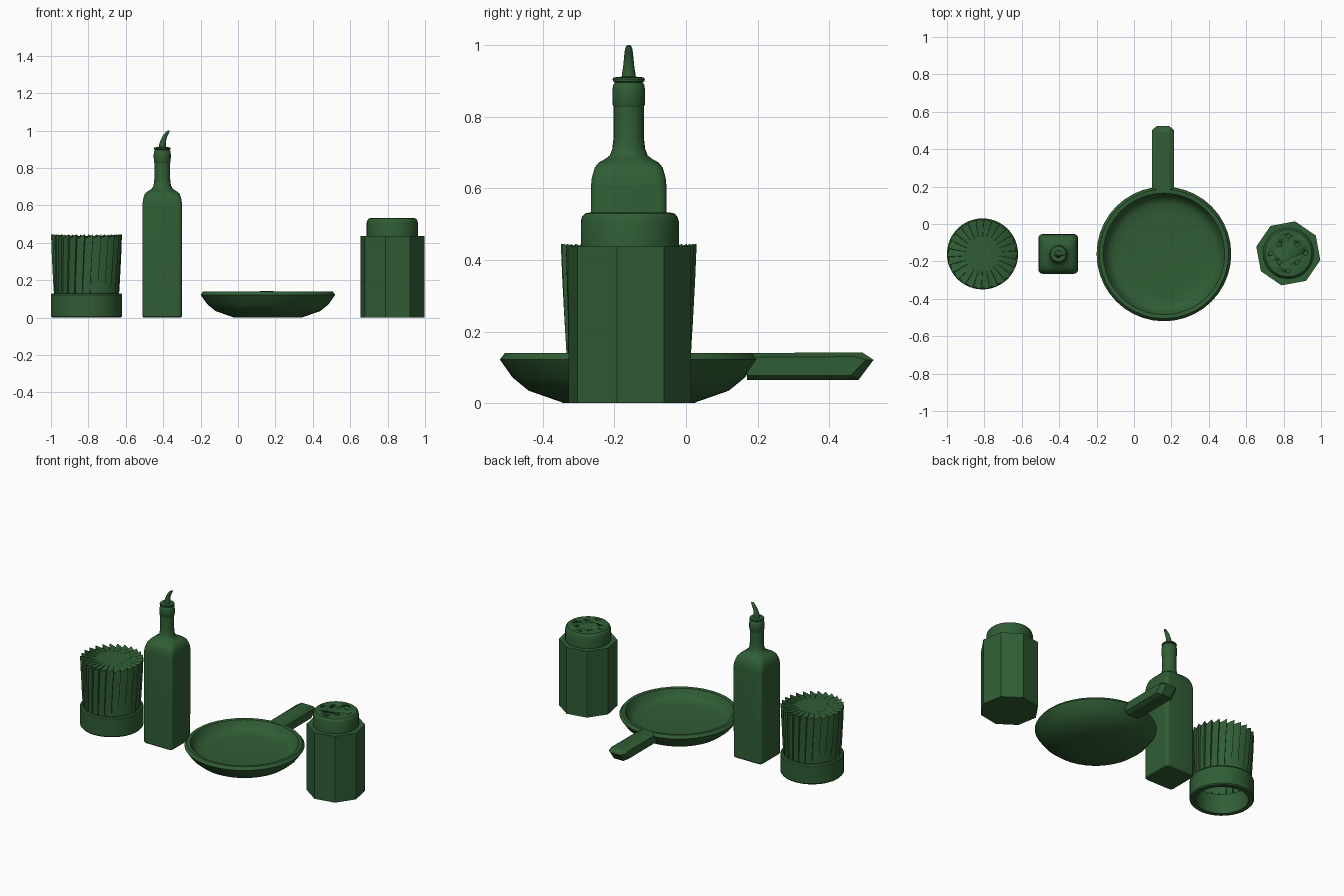
import bpy, bmesh, math

if "Cube" in bpy.data.objects:
    bpy.data.objects.remove(bpy.data.objects["Cube"])

green = bpy.data.materials.new("dark_green")
green.diffuse_color = (0.03, 0.11, 0.035, 1)
green.use_nodes = True
green.node_tree.nodes["Principled BSDF"].inputs["Base Color"].default_value = green.diffuse_color


def loft(name, rings, caps=(True, True), closed=False, angle=35):
    """Skin a list of equally long point rings."""
    bm = bmesh.new()
    vs = [[bm.verts.new(p) for p in r] for r in rings]
    n = len(vs[0])
    pairs = list(zip(vs, vs[1:])) + ([(vs[-1], vs[0])] if closed else [])
    for a, b in pairs:
        for i in range(n):
            j = (i + 1) % n
            bm.faces.new((a[i], a[j], b[j], b[i]))
    if not closed:
        if caps[0]:
            bm.faces.new(vs[0][::-1])
        if caps[1]:
            bm.faces.new(vs[-1])
    bmesh.ops.remove_doubles(bm, verts=bm.verts, dist=1e-5)
    bmesh.ops.recalc_face_normals(bm, faces=bm.faces)
    me = bpy.data.meshes.new(name)
    bm.to_mesh(me)
    bm.free()
    ob = bpy.data.objects.new(name, me)
    bpy.context.collection.objects.link(ob)
    me.materials.append(green)
    bpy.ops.object.select_all(action='DESELECT')
    ob.select_set(True)
    bpy.context.view_layer.objects.active = ob
    bpy.ops.object.shade_smooth_by_angle(angle=math.radians(angle))
    return ob


def circle(cx, cy, r, z, n=40, turn=0.0):
    return [(cx + r * math.cos(turn + 2 * math.pi * i / n),
             cy + r * math.sin(turn + 2 * math.pi * i / n), z) for i in range(n)]


def lathe(name, cx, cy, profile, n=40, **kw):
    return loft(name, [circle(cx, cy, r, z, n) for r, z in profile], **kw)


def rounded_square(cx, cy, h, c, z, steps=6):
    pts = []
    for k in range(4):
        mid = math.pi / 4 + k * math.pi / 2
        sx, sy = math.copysign(h - c, math.cos(mid)), math.copysign(h - c, math.sin(mid))
        for s in range(steps + 1):
            a = (k + s / steps) * math.pi / 2
            pts.append((cx + sx + c * math.cos(a), cy + sy + c * math.sin(a), z))
    return pts


Y = -0.16

# Chef hat: open band ring
HX = -0.81
lathe("hat_band", HX, Y, [(0.157, 0), (0.184, 0), (0.19, 0.007), (0.19, 0.122),
                          (0.184, 0.13), (0.157, 0.13)], n=48, closed=True)

# Chef hat: overlapping sawtooth pleats, gathered over the top
PLEATS = 26


def pleat_ring(r, z, depth, lift, twist):
    pts = []
    for i in range(PLEATS):
        for f in (0.0, 0.33, 0.66, 0.95):
            a = (i + f) * 2 * math.pi / PLEATS + twist
            s = f / 0.95
            pts.append((HX + (r - depth * (1 - s)) * math.cos(a),
                        Y + (r - depth * (1 - s)) * math.sin(a), z - lift * (1 - s)))
    return pts


loft("hat_pleats", [pleat_ring(0.174, 0.12, 0.004, 0, 0),
                    pleat_ring(0.180, 0.22, 0.009, 0, 0.02),
                    pleat_ring(0.186, 0.34, 0.012, 0, 0.05),
                    pleat_ring(0.190, 0.445, 0.012, 0.022, 0.08),
                    pleat_ring(0.165, 0.437, 0.006, 0.006, 0.1),
                    pleat_ring(0.09, 0.437, 0.0, 0.0, 0.12)], caps=(False, True), angle=30)

# Oil bottle: rounded square body blending into a round neck
BX = -0.405
body = [(0.100, 0.020, 0), (0.105, 0.022, 0.006), (0.106, 0.022, 0.60), (0.103, 0.026, 0.63),
        (0.095, 0.034, 0.658), (0.084, 0.042, 0.672), (0.066, 0.048, 0.682),
        (0.053, 0.048, 0.692), (0.046, 0.046, 0.710), (0.042, 0.042, 0.745), (0.042, 0.042, 0.835)]
loft("bottle_body", [rounded_square(BX, Y, *s) for s in body])
lathe("bottle_collar", BX, Y, [(0.041, 0.826), (0.045, 0.833), (0.046, 0.87), (0.044, 0.888),
                               (0.038, 0.898)], n=32)
lathe("pourer_disc", BX, Y, [(0.038, 0.896), (0.044, 0.899), (0.045, 0.905), (0.042, 0.91),
                             (0.022, 0.912)], n=32)
spout = [(0.0, 0.02, 0.908), (0.001, 0.018, 0.925), (0.005, 0.015, 0.945), (0.011, 0.0135, 0.962),
         (0.019, 0.012, 0.978), (0.027, 0.010, 0.990), (0.033, 0.007, 0.998), (0.035, 0.003, 1.0)]
loft("pourer_spout", [circle(BX + dx, Y, r, z, 16) for dx, r, z in spout])

# Frying pan dish with a shallow inside
lathe("pan_dish", 0.16, Y, [(0.18, 0), (0.28, 0.035), (0.325, 0.072), (0.36, 0.122), (0.346, 0.14),
                            (0.325, 0.138), (0.312, 0.115), (0.298, 0.093), (0.27, 0.08),
                            (0.22, 0.075)], n=40)


# Pan handle: side profile swept across, with chamfered tip
def handle_side(x, back, inset):
    return [(x, 0.17, 0.065 + inset), (x, 0.482 - back, 0.065 + inset), (x, 0.524 - back, 0.121),
            (x, 0.492 - back, 0.142 - inset), (x, 0.17, 0.14 - inset)]


loft("pan_handle", [handle_side(0.155 + dx, b, i) for dx, b, i in
                    ((-0.058, 0.022, 0.012), (-0.034, 0, 0), (0.034, 0, 0), (0.058, 0.022, 0.012))],
     angle=25)

# Shaker: octagonal jar and round cap
SX, SY, TURN = 0.825, -0.157, math.radians(33)
loft("shaker_jar", [circle(SX, SY, 0.175, z, 8, TURN) for z in (0, 0.437)])
cap = lathe("shaker_cap", SX, SY, [(0.137, 0.43), (0.137, 0.508), (0.133, 0.521), (0.125, 0.53),
                                   (0.115, 0.532)], n=40)

# Holes in the cap, cut with small cylinders
for i in range(8):
    a = i * math.pi / 4
    r = 0.067 if i % 2 else 0.094
    cutter = loft("hole_cutter", [circle(SX + r * math.cos(a), SY + r * math.sin(a), 0.012, z, 12)
                                  for z in (0.512, 0.56)])
    mod = cap.modifiers.new("hole", 'BOOLEAN')
    mod.operation, mod.solver, mod.object = 'DIFFERENCE', 'EXACT', cutter
    bpy.context.view_layer.objects.active = cap
    bpy.ops.object.modifier_apply(modifier=mod.name)
    bpy.data.objects.remove(cutter, do_unlink=True)
